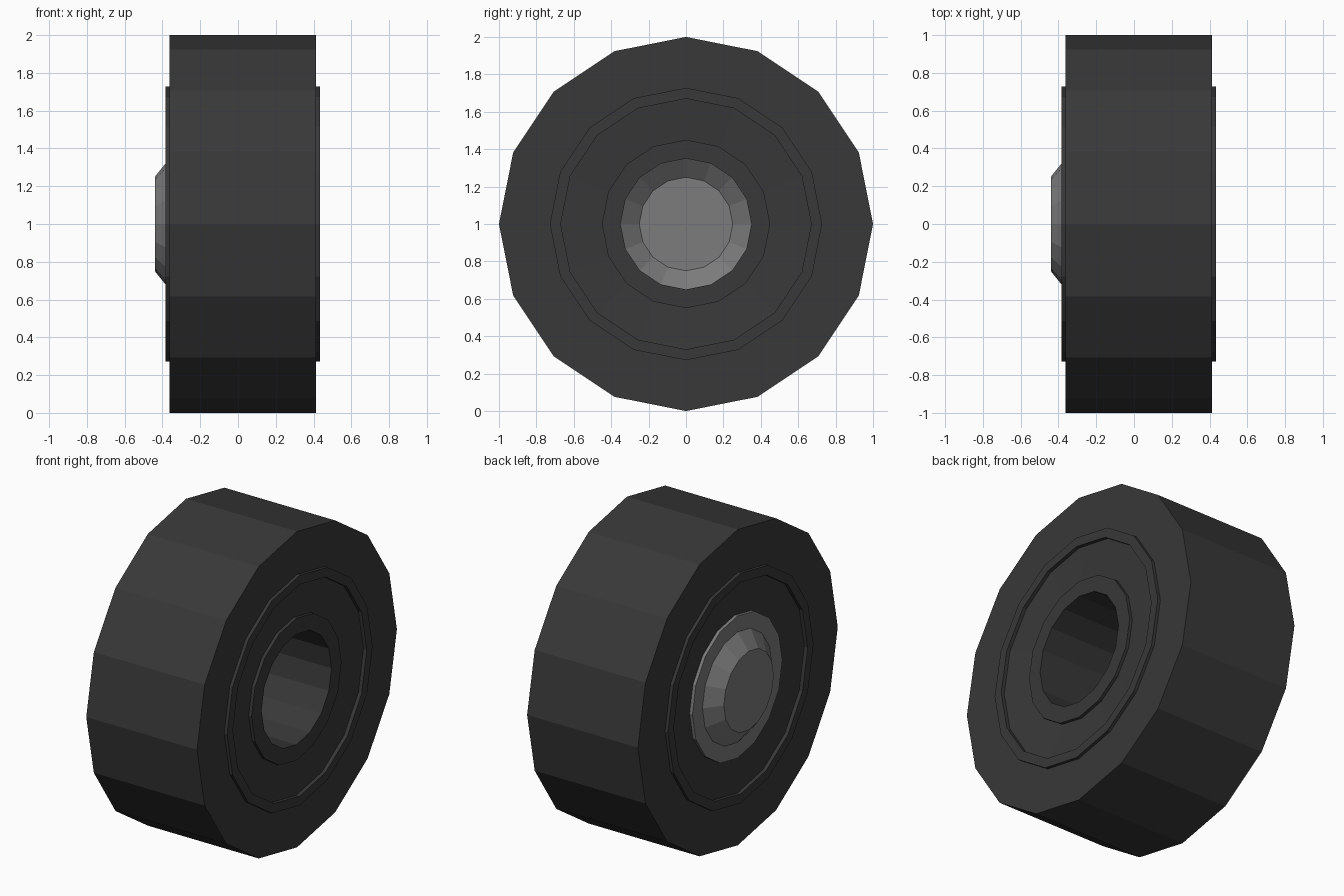
import bpy, bmesh
from math import cos, sin, tau

if "Cube" in bpy.data.objects:
    bpy.data.objects.remove(bpy.data.objects["Cube"])

SIDES = 16
MID_X = 0.025      # centre plane of the tyre
AXLE_Z = 1.0


def material(name, value):
    m = bpy.data.materials.new(name)
    m.diffuse_color = (value, value, value, 1)
    m.use_nodes = True
    m.node_tree.nodes["Principled BSDF"].inputs["Base Color"].default_value = m.diffuse_color
    return m


def lathe(name, profile, mat, cap_start=False):
    """Spin (x, radius) points around the x axis, flat shaded."""
    bm = bmesh.new()
    rings = [[bm.verts.new((x, r * cos(tau * j / SIDES), AXLE_Z + r * sin(tau * j / SIDES)))
              for j in range(SIDES)] for x, r in profile]
    for a, b in zip(rings, rings[1:]):
        for j in range(SIDES):
            k = (j + 1) % SIDES
            bm.faces.new((a[j], a[k], b[k], b[j]))
    if cap_start:
        bm.faces.new(rings[0][::-1])
    mesh = bpy.data.meshes.new(name)
    bm.to_mesh(mesh)
    bm.free()
    mesh.materials.append(mat)
    ob = bpy.data.objects.new(name, mesh)
    bpy.context.collection.objects.link(ob)
    return ob


rubber = material("dark_rubber", 0.04)
metal = material("grey_metal", 0.2)

# Tyre: side profile (distance from centre plane, radius), mirrored to both sides,
# with raised bead, dished web and an inner collar leading into the bore
side = [(0.365, 0.45), (0.385, 0.67), (0.408, 0.67), (0.408, 0.728), (0.388, 0.728), (0.388, 1.0)]
left = [(MID_X - d, r) for d, r in side]
right = [(MID_X + d, r) for d, r in reversed(side)]
bore = [(MID_X + 0.385, 0.45), (MID_X + 0.385, 0.35), (MID_X - 0.385, 0.35)]
lathe("tyre", left + right + bore, rubber)

# Hub cap: flanged dome closing the bore on the outer side
lathe("hub_cap", [(-0.44, 0.25), (-0.36, 0.35), (-0.36, 0.45), (-0.34, 0.45)], metal, cap_start=True)
